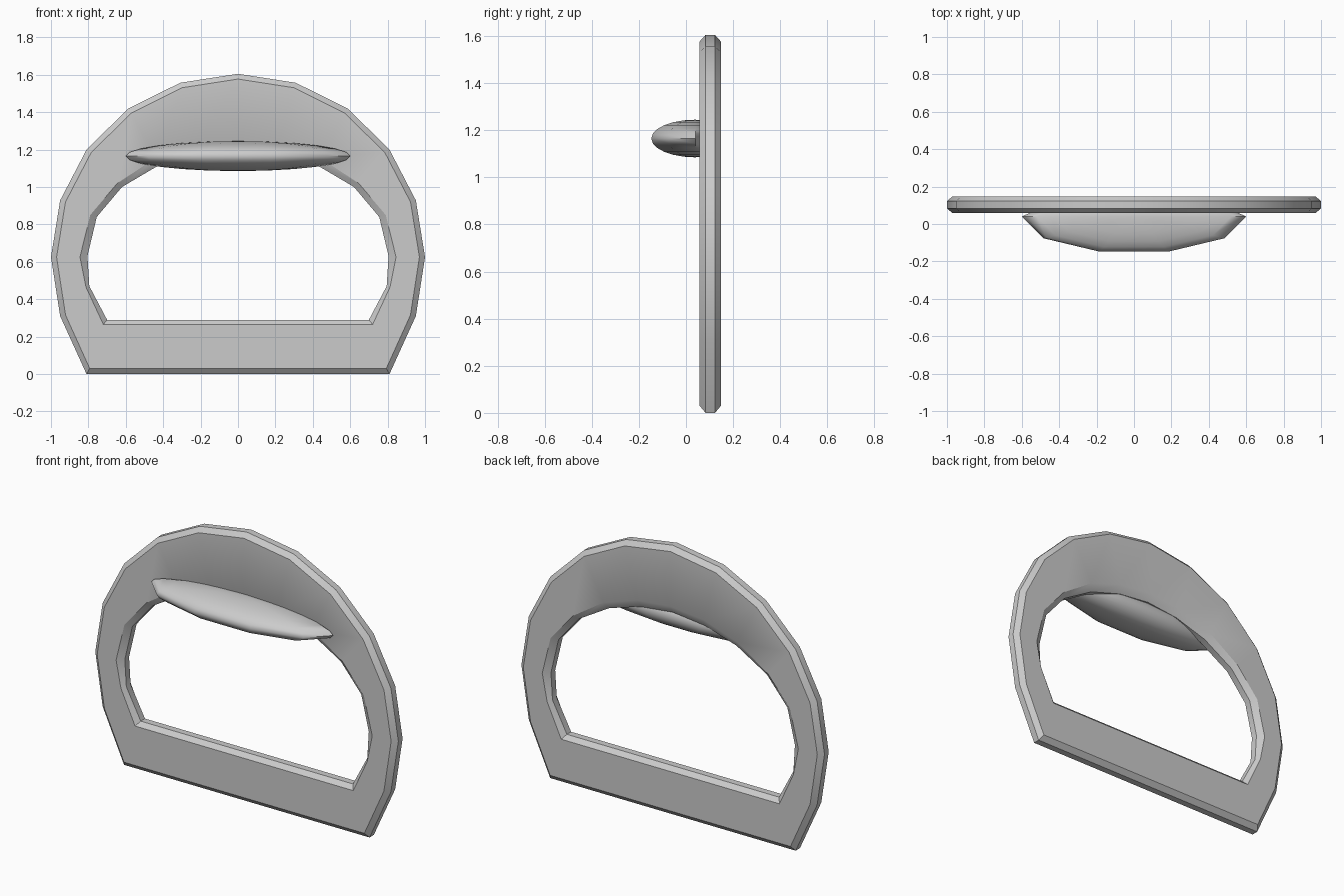
import bpy, math

if "Cube" in bpy.data.objects:
    bpy.data.objects.remove(bpy.data.objects["Cube"])

def make_object(name, verts, faces, angle):
    mesh = bpy.data.meshes.new(name)
    mesh.from_pydata(verts, [], faces)
    mesh.update()
    ob = bpy.data.objects.new(name, mesh)
    bpy.context.collection.objects.link(ob)
    bpy.ops.object.select_all(action='DESELECT')
    ob.select_set(True)
    bpy.context.view_layer.objects.active = ob
    bpy.ops.object.mode_set(mode='EDIT')
    bpy.ops.mesh.select_all(action='SELECT')
    bpy.ops.mesh.normals_make_consistent(inside=False)
    bpy.ops.object.mode_set(mode='OBJECT')
    bpy.ops.object.shade_smooth_by_angle(angle=math.radians(angle))
    return ob

def mirrored(half):
    # half outline from top centre down the right side, closed on the left
    return half + [(-x, z) for x, z in reversed(half[1:])]

def arc(rx, rz, zc):
    return [(rx * math.sin(math.radians(a)), zc + rz * math.cos(math.radians(a)))
            for a in range(0, 91, 18)]

# Arched frame: chamfered outer rim and chamfered window opening
outer_rim = mirrored(arc(1.0, 0.98, 0.625) + [(0.951, 0.31), (0.81, 0.0)])
outer_face = mirrored(arc(0.97, 0.952, 0.625) + [(0.922, 0.315), (0.793, 0.03)])
inner_rim = mirrored([(0, 1.205), (0.21, 1.182), (0.42, 1.118), (0.62, 1.0),
                      (0.755, 0.84), (0.805, 0.63), (0.795, 0.47), (0.70, 0.29)])
inner_face = mirrored([(0, 1.25), (0.22, 1.228), (0.44, 1.155), (0.645, 1.02),
                       (0.79, 0.85), (0.845, 0.625), (0.813, 0.465), (0.72, 0.265)])
front, rim_front, rim_back, back = 0.058, 0.083, 0.123, 0.148
rings = [(outer_face, front), (outer_rim, rim_front), (outer_rim, rim_back), (outer_face, back),
         (inner_face, back), (inner_rim, rim_back), (inner_rim, rim_front), (inner_face, front)]
n = len(outer_rim)
verts = [(x, y, z) for outline, y in rings for x, z in outline]
faces = []
for r in range(len(rings)):
    s = (r + 1) % len(rings)
    for i in range(n):
        j = (i + 1) % n
        faces.append((r * n + i, r * n + j, s * n + j, s * n + i))
make_object("arched_frame", verts, faces, 30)

# Long rounded grip: ten-sided flattened ellipsoid, shallow at the back
SEG, RINGS = 10, 12
cy, cz, rx, ry, rz = 0.04, 1.165, 0.6, 0.197, 0.08
verts = []
for k in range(1, RINGS):
    t = math.pi * k / RINGS
    for i in range(SEG):
        a = 2 * math.pi * i / SEG
        y = ry * math.sin(t) * math.sin(a)
        verts.append((rx * math.sin(t) * math.cos(a),
                      cy + (y if y < 0 else y * 0.45),
                      cz + rz * math.cos(t)))
top, bottom = len(verts), len(verts) + 1
verts += [(0, cy, cz + rz), (0, cy, cz - rz)]
faces = []
last = (RINGS - 2) * SEG
for i in range(SEG):
    j = (i + 1) % SEG
    faces += [(top, i, j), (bottom, last + j, last + i)]
    for k in range(RINGS - 2):
        faces.append((k * SEG + i, (k + 1) * SEG + i, (k + 1) * SEG + j, k * SEG + j))
make_object("rounded_grip", verts, faces, 50)
